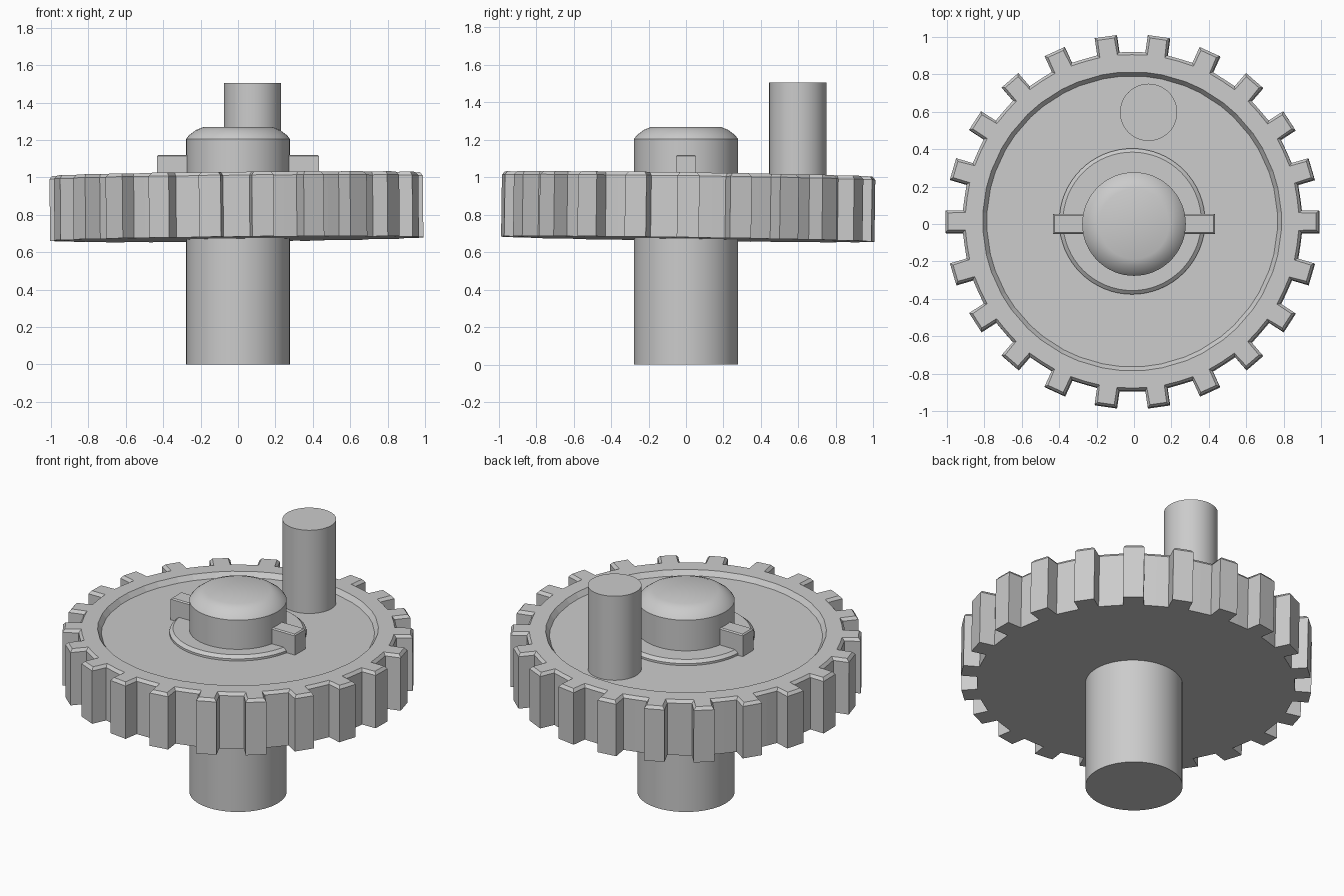
import bpy, bmesh
from math import sin, cos, pi, atan2, hypot

if "Cube" in bpy.data.objects:
    bpy.data.objects.remove(bpy.data.objects["Cube"])

TEETH = 22
STEP = 2 * pi / TEETH
TILT = (-0.014, -0.01, 0)


def make_object(name, bm, smooth=False):
    bmesh.ops.recalc_face_normals(bm, faces=bm.faces)
    mesh = bpy.data.meshes.new(name)
    bm.to_mesh(mesh)
    bm.free()
    ob = bpy.data.objects.new(name, mesh)
    bpy.context.collection.objects.link(ob)
    if smooth:
        bpy.ops.object.select_all(action='DESELECT')
        bpy.context.view_layer.objects.active = ob
        ob.select_set(True)
        bpy.ops.object.shade_smooth_by_angle(angle=0.5)
    return ob


def loft(name, loops, smooth=False):
    """Skin a stack of equal-length point loops and cap both ends."""
    bm = bmesh.new()
    rings = [[bm.verts.new(p) for p in loop] for loop in loops]
    n = len(rings[0])
    for a, b in zip(rings, rings[1:]):
        for i in range(n):
            j = (i + 1) % n
            bm.faces.new((a[i], a[j], b[j], b[i]))
    bm.faces.new(rings[0])
    bm.faces.new(rings[-1])
    return make_object(name, bm, smooth)


def turned(name, profile, sides=64, centre=(0, 0)):
    """Round part from (radius, height) pairs."""
    return loft(name, [[(centre[0] + r * cos(2 * pi * i / sides),
                         centre[1] + r * sin(2 * pi * i / sides), z)
                        for i in range(sides)] for r, z in profile], True)


def tooth_loop(z, c=0.0):
    """Gear outline, inset by c."""
    pts = []
    root, tip, h = 0.905 - c, 0.998 - c, 0.059 - c
    for k in range(TEETH):
        a = k * STEP
        for x, y in ((root, -h), (tip, -h), (tip, h), (root, h),
                     (root * cos(STEP / 2), root * sin(STEP / 2))):
            pts.append((x * cos(a) - y * sin(a), x * sin(a) + y * cos(a), z))
    return pts


def polygon_loop(r, z):
    """Flat-sided ring with one corner per tooth, matching the outline's points."""
    pts = []
    for x, y, _ in tooth_loop(0):
        a = atan2(y, x)
        off = (a % STEP) - STEP / 2
        rr = r * cos(STEP / 2) / cos(off)
        pts.append((rr * cos(a), rr * sin(a), z))
    return pts


# Toothed wheel with chamfered top edge and recessed face
gear = loft("gear_wheel", [tooth_loop(0.67), tooth_loop(0.999), tooth_loop(1.017, 0.014),
                           polygon_loop(0.805, 1.017), polygon_loop(0.783, 0.987)])
gear.rotation_euler = TILT

# Raised washer around the hub
washer = turned("washer", [(0.39, 0.97), (0.39, 1.0), (0.37, 1.017)])
washer.rotation_euler = TILT

# Central shaft with rounded cap
turned("shaft", [(0.277, 0), (0.277, 1.205), (0.262, 1.225), (0.225, 1.253),
                 (0.187, 1.268)])

# Crank pin standing off-centre on the wheel face
turned("crank_pin", [(0.153, 0.95), (0.153, 1.505)], 48, (0.078, 0.597))

# Cross key through the shaft
bm = bmesh.new()
bmesh.ops.create_cube(bm, size=1)
for v in bm.verts:
    v.co.x *= 0.864
    v.co.y *= 0.105
    v.co.z = 1.12 if v.co.z > 0 else 0.96
top = [e for e in bm.edges if all(v.co.z > 1 for v in e.verts)]
bmesh.ops.bevel(bm, geom=top, offset=0.007, segments=1, affect='EDGES')
make_object("cross_key", bm)
